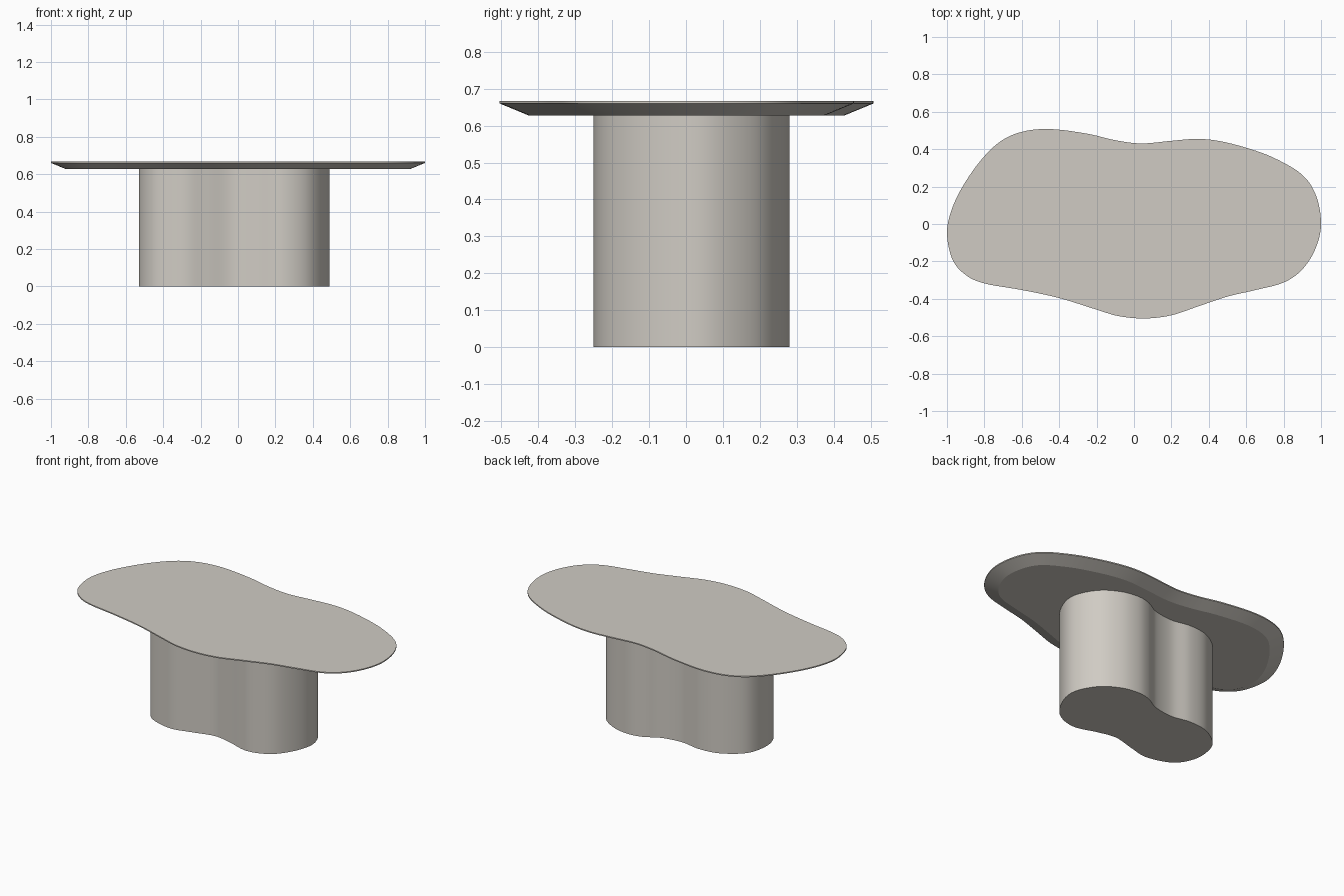
import bpy, bmesh
from mathutils import Vector

if "Cube" in bpy.data.objects:
    bpy.data.objects.remove(bpy.data.objects["Cube"])

# one warm stone colour
stone = bpy.data.materials.new("warm_stone")
stone.diffuse_color = (0.63, 0.60, 0.55, 1)
stone.use_nodes = True
stone.node_tree.nodes["Principled BSDF"].inputs["Base Color"].default_value = stone.diffuse_color


def smooth_loop(pts, n=6):
    """Closed Catmull-Rom curve through the control points."""
    p = [Vector(q) for q in pts]
    out = []
    for i in range(len(p)):
        a, b, c, d = (p[(i + k) % len(p)] for k in (-1, 0, 1, 2))
        for j in range(n):
            t = j / n
            out.append(0.5 * (2 * b + (c - a) * t + (2 * a - 5 * b + 4 * c - d) * t * t
                              + (3 * b - a - 3 * c + d) * t ** 3))
    return out


def fit(loop, x0, x1, y0, y1):
    """Stretch a loop to exact extents."""
    xs, ys = [p.x for p in loop], [p.y for p in loop]
    fx = (x1 - x0) / (max(xs) - min(xs))
    fy = (y1 - y0) / (max(ys) - min(ys))
    return [Vector((x0 + (p.x - min(xs)) * fx, y0 + (p.y - min(ys)) * fy)) for p in loop]


def inset(loop, dist):
    """Move a counter-clockwise loop inward along its normals."""
    out = []
    for i, p in enumerate(loop):
        t = (loop[(i + 1) % len(loop)] - loop[i - 1]).normalized()
        out.append(p + Vector((-t.y, t.x)) * dist)
    return out


def loft(name, rings):
    """Skin a stack of (loop, z) rings, bottom to top, with flat caps."""
    bm = bmesh.new()
    vs = [[bm.verts.new((p.x, p.y, z)) for p in loop] for loop, z in rings]
    n = len(vs[0])
    for lo, hi in zip(vs, vs[1:]):
        for i in range(n):
            k = (i + 1) % n
            bm.faces.new((lo[i], lo[k], hi[k], hi[i])).smooth = True
    bm.faces.new(vs[0][::-1])
    bm.faces.new(vs[-1])
    # keep the horizontal rims crisp
    for e in bm.edges:
        e.smooth = abs(e.verts[0].co.z - e.verts[1].co.z) > 1e-5
    me = bpy.data.meshes.new(name)
    bm.to_mesh(me)
    bm.free()
    me.materials.append(stone)
    ob = bpy.data.objects.new(name, me)
    bpy.context.collection.objects.link(ob)
    return ob


# tabletop: free-form slab with thin lip and undercut bevel
top_pts = [(1, 0), (.975, .15), (.9, .265), (.75, .355), (.6, .41), (.45, .447), (.33, .457),
           (.2, .447), (.04, .433), (-.1, .45), (-.25, .485), (-.45, .51), (-.6, .495),
           (-.72, .44), (-.83, .33), (-.93, .18), (-.985, .05), (-1, -.06), (-.97, -.19),
           (-.9, -.27), (-.8, -.315), (-.6, -.35), (-.4, -.393), (-.2, -.455), (-.08, -.49),
           (.06, -.502), (.2, -.485), (.35, -.435), (.5, -.385), (.65, -.35), (.8, -.31),
           (.9, -.24), (.97, -.13)]
rim = fit(smooth_loop(top_pts), -1, 1, -.505, .508)
loft("tabletop", [(inset(rim, .08), .627), (rim, .66), (rim, .667)])

# pedestal: straight two-lobed column
base_pts = [(-.45, -.205), (-.3, -.25), (-.17, -.225), (-.03, -.19), (.09, -.21), (.24, -.25),
            (.38, -.2), (.47, -.07), (.49, .06), (.42, .19), (.31, .26), (.2, .28), (.11, .262),
            (.02, .215), (-.11, .195), (-.24, .215), (-.37, .195), (-.49, .11), (-.53, 0),
            (-.52, -.11)]
foot = fit(smooth_loop(base_pts), -.53, .49, -.25, .28)
loft("pedestal", [(foot, 0), (foot, .63)])
